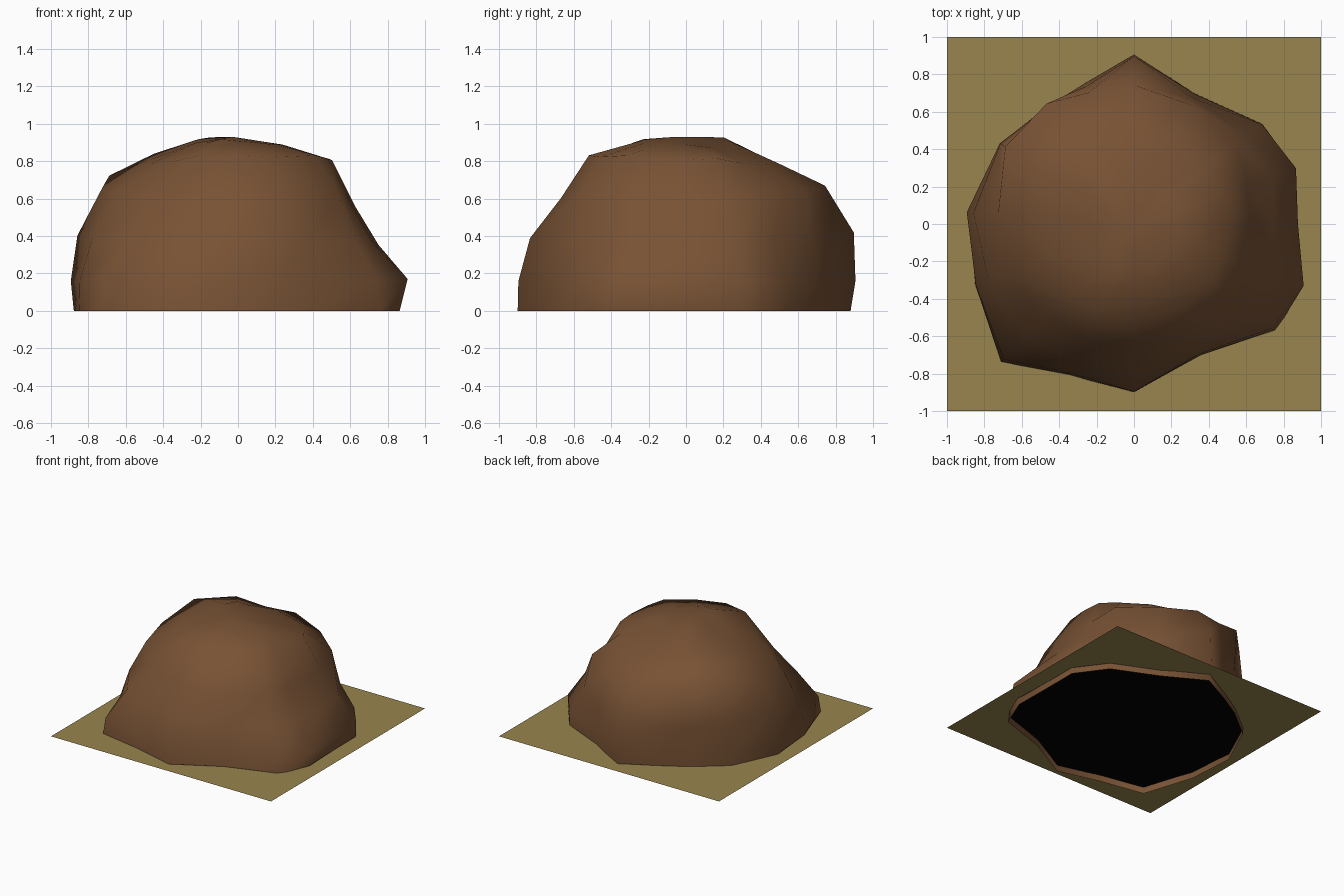
import bpy, bmesh, math

if "Cube" in bpy.data.objects:
    bpy.data.objects.remove(bpy.data.objects["Cube"])


def material(name, rgb):
    m = bpy.data.materials.new(name)
    m.diffuse_color = (*rgb, 1)
    m.use_nodes = True
    m.node_tree.nodes["Principled BSDF"].inputs["Base Color"].default_value = m.diffuse_color
    return m


brown = material("rock_brown", (0.188, 0.085, 0.035))
black = material("hollow_black", (0, 0, 0))
olive = material("ground_olive", (0.315, 0.235, 0.075))

# Rock shape: compass angle, then distance from the origin at each elevation
ELEV = [0, 10, 25, 42, 58, 75]
TOP = 0.93
GROUND = 0.05
SHAPE = [
    (0,   .86, .89, .83, .84, .95, .92),
    (19,  .91, .93, .86, .86, .96, .91),
    (38,  .87, .88, .84, .94, .93, .90),
    (65,  .77, .78, .82, .95, .92, .90),
    (90,  .88, .92, .99, 1.0, .93, .92),
    (109, .79, .81, .86, 1.0, .93, .94),
    (126, .78, .79, .86, 1.07, .97, .96),
    (149, .83, .85, .92, 1.08, .99, .95),
    (176, .88, .91, .95, .98, .94, .93),
    (201, .91, .92, .92, .95, .93, .93),
    (226, 1.03, 1.02, .93, .90, .94, .93),
    (247, .88, .88, .87, .89, .98, .95),
    (270, .90, .91, .92, .90, .98, .94),
    (297, .79, .79, .82, .90, .97, .93),
    (323, .95, .94, .87, .91, .98, .92),
    (340, .92, .98, .85, .86, .96, .92),
]
N = len(SHAPE)


def spherical(angle, r, elev):
    a, e = math.radians(angle), math.radians(elev)
    return (r * math.cos(e) * math.cos(a), r * math.cos(e) * math.sin(a), r * math.sin(e))


def footprint(bm):
    """Outline of the rock where it meets the ground sheet."""
    vs = []
    for row in SHAPE:
        x, y, _ = spherical(row[0], row[1] + 0.3 * (row[2] - row[1]) - 0.004, 0)
        vs.append(bm.verts.new((x, y, GROUND)))
    return vs


def finish(bm, name, mat, smooth):
    me = bpy.data.meshes.new(name)
    for f in bm.faces:
        f.smooth = smooth
    bm.to_mesh(me)
    bm.free()
    me.materials.append(mat)
    ob = bpy.data.objects.new(name, me)
    bpy.context.collection.objects.link(ob)


# Rock: open shell of quad rings from the foot up to the apex
bm = bmesh.new()
rings = []
for k, e in enumerate(ELEV):
    rings.append([bm.verts.new(spherical(row[0], row[k + 1], e)) for row in SHAPE])
apex = bm.verts.new((-0.03, -0.06, TOP))
for lo, hi in zip(rings, rings[1:]):
    for i in range(N):
        j = (i + 1) % N
        bm.faces.new((lo[i], lo[j], hi[j], hi[i]))
for i in range(N):
    bm.faces.new((rings[-1][i], rings[-1][(i + 1) % N], apex))
finish(bm, "rock_mound", brown, True)

# Black floor inside the rock, level with the ground sheet
bm = bmesh.new()
bm.faces.new(footprint(bm)[::-1])
finish(bm, "dark_floor", black, False)

# Ground: square sheet around the rock, a little above its foot
bm = bmesh.new()
square = [bm.verts.new((x, y, GROUND)) for x, y in ((-1, -1), (1, -1), (1, 1), (-1, 1))]
edges = []
for loop in (square, footprint(bm)):
    for i, v in enumerate(loop):
        edges.append(bm.edges.new((v, loop[(i + 1) % len(loop)])))
bmesh.ops.triangle_fill(bm, use_beauty=True, edges=edges, normal=(0, 0, 1))
for f in bm.faces:
    f.normal_update()
    if f.normal.z < 0:
        f.normal_flip()
finish(bm, "ground_sheet", olive, False)
